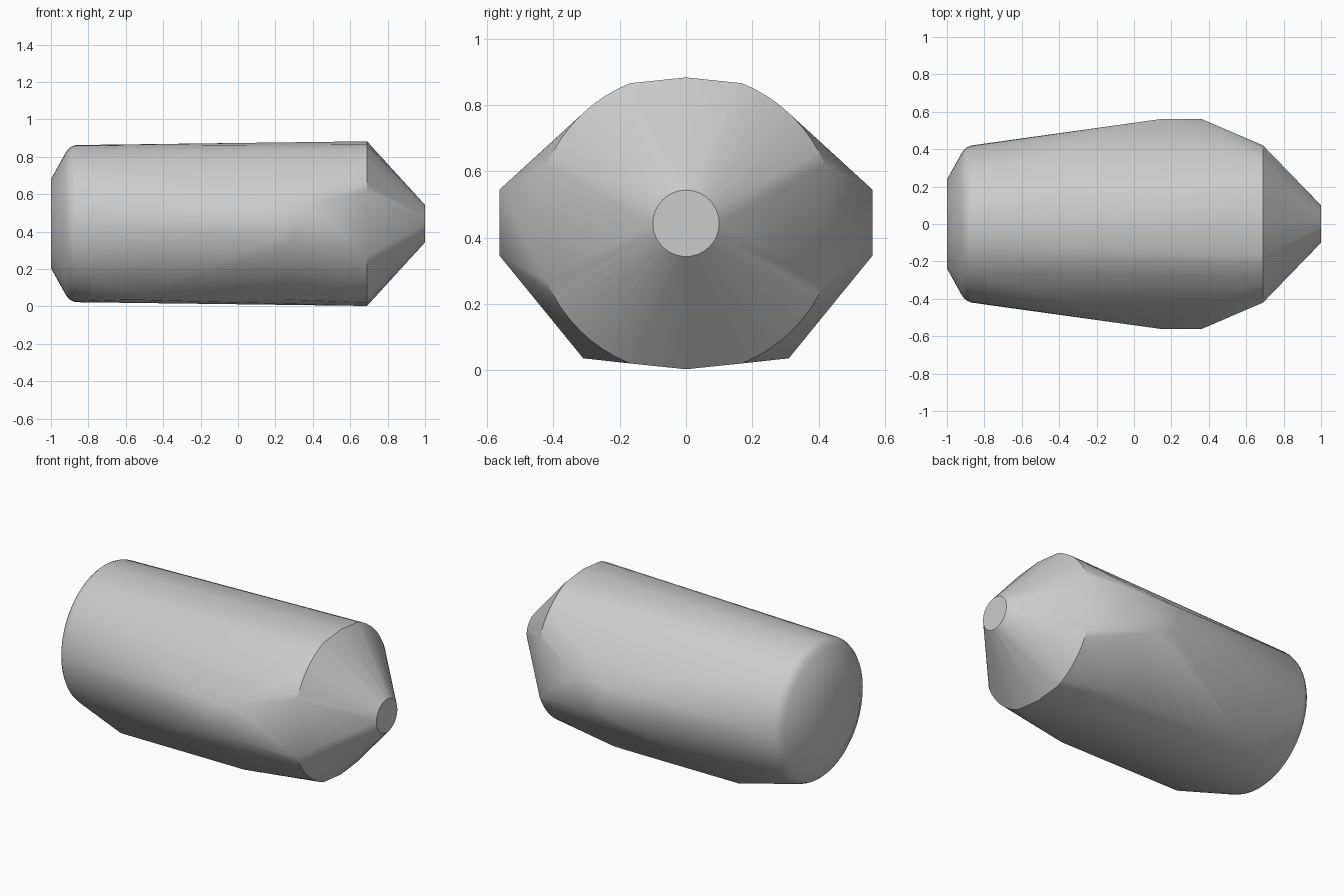
import bpy
import bmesh
from math import sin, cos, pi, radians

cube = bpy.data.objects.get("Cube")
if cube:
    bpy.data.objects.remove(cube, do_unlink=True)

AXIS_Z = 0.443


def circle(x, radius, count=48):
    return [(x, radius * cos(2 * pi * i / count), AXIS_Z + radius * sin(2 * pi * i / count))
            for i in range(count)]


def mirrored(points):
    return [(x, side * y, z) for x, y, z in points for side in (1, -1)]


points = []

# Rounded rear end
for x, radius in ((-1, 0.238), (-0.925, 0.373), (-0.912, 0.393),
                  (-0.895, 0.409), (-0.87, 0.42)):
    points += circle(x, radius)

# Front shoulder: arcs with flattened sides and shallow peaks
for up in (1, -1):
    points.append((0.69, 0, AXIS_Z + up * 0.44))
    for i in range(9):
        angle = radians(22.6 + i * 5.7)
        points += mirrored([(0.69, 0.455 * cos(angle), AXIS_Z + up * 0.455 * sin(angle))])

# Blunt nose
points += circle(1, 0.1)

# Side bulges and lower corners
points += mirrored([(0.15, 0.562, 0.545), (0.36, 0.562, 0.545),
                    (0.2, 0.562, 0.36), (0.29, 0.562, 0.345),
                    (-0.57, 0.31, 0.036), (0.26, 0.31, 0.036)])

# Wrap the sections in one faceted shell
bm = bmesh.new()
for p in points:
    bm.verts.new(p)
bmesh.ops.convex_hull(bm, input=bm.verts[:])
loose = [v for v in bm.verts if not v.link_faces]
bmesh.ops.delete(bm, geom=loose, context='VERTS')
bmesh.ops.dissolve_limit(bm, angle_limit=radians(0.3), verts=bm.verts[:], edges=bm.edges[:])
bmesh.ops.recalc_face_normals(bm, faces=bm.faces[:])
mesh = bpy.data.meshes.new("body_shell")
bm.to_mesh(mesh)
bm.free()
body = bpy.data.objects.new("body_shell", mesh)
bpy.context.collection.objects.link(body)

# Plain grey finish
grey = bpy.data.materials.new("light_grey")
grey.use_nodes = True
color = (0.6, 0.6, 0.6, 1)
grey.diffuse_color = color
grey.node_tree.nodes["Principled BSDF"].inputs["Base Color"].default_value = color
mesh.materials.append(grey)

bpy.ops.object.select_all(action='DESELECT')
body.select_set(True)
bpy.context.view_layer.objects.active = body
bpy.ops.object.shade_smooth_by_angle(angle=radians(30))
